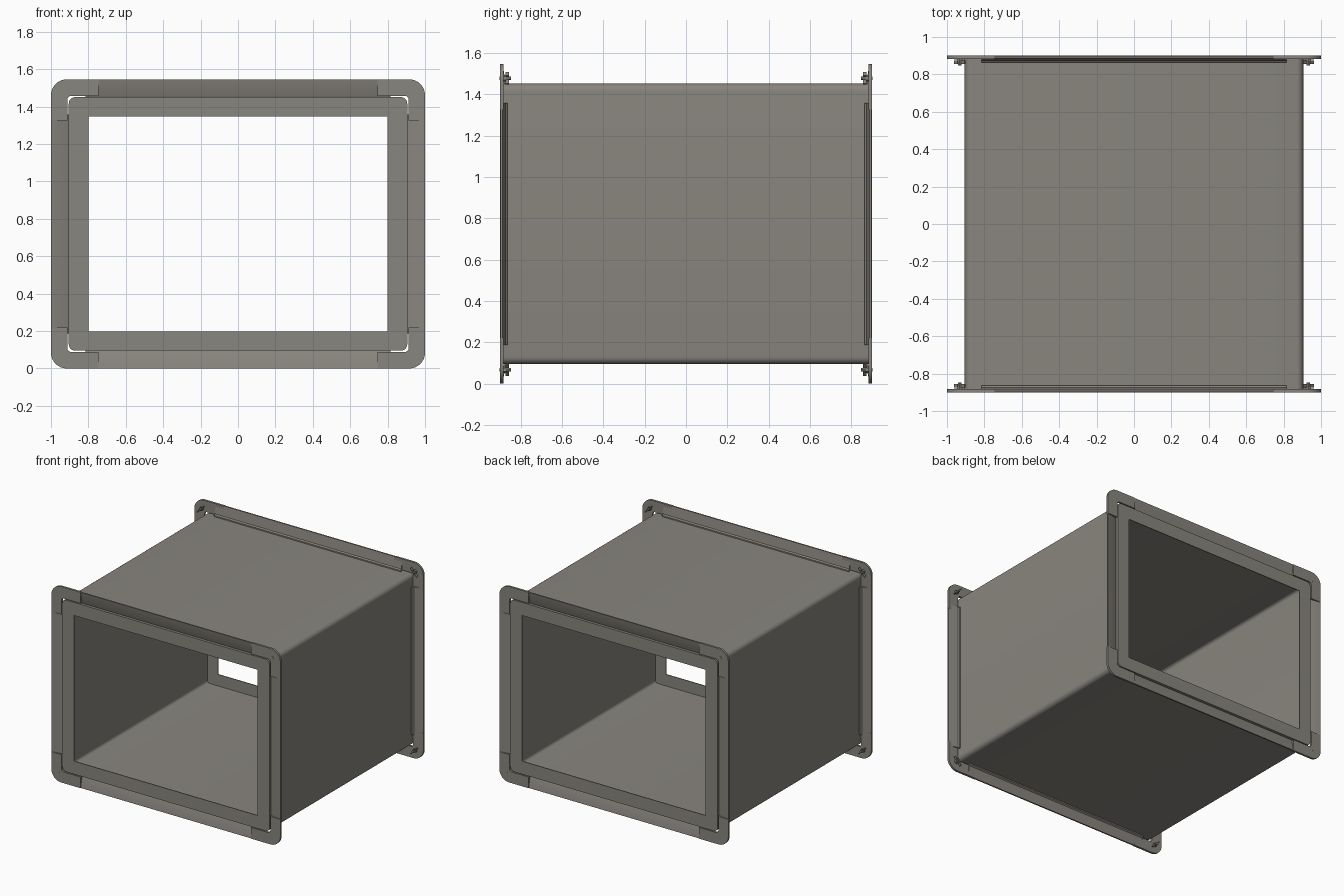
import bpy, bmesh, math
from mathutils import Vector, Matrix

if "Cube" in bpy.data.objects:
    bpy.data.objects.remove(bpy.data.objects["Cube"], do_unlink=True)

W, H, END = 1.0, 0.773, 0.9        # flange half width, half height, half length
DX, DZ = 0.905, 0.678              # duct half width, half height
parts = []

steel = bpy.data.materials.new("warm grey steel")
steel.use_nodes = True
colour = (0.25, 0.236, 0.21, 1)
steel.diffuse_color = colour
steel.node_tree.nodes["Principled BSDF"].inputs["Base Color"].default_value = colour


def finish(name, bm):
    bmesh.ops.remove_doubles(bm, verts=bm.verts, dist=1e-5)
    bmesh.ops.recalc_face_normals(bm, faces=bm.faces)
    mesh = bpy.data.meshes.new(name)
    bm.to_mesh(mesh)
    bm.free()
    mesh.materials.append(steel)
    obj = bpy.data.objects.new(name, mesh)
    obj.location.z = H
    bpy.context.collection.objects.link(obj)
    parts.append(obj)


def arc(cx, cz, r, a0, a1, n=6):
    return [(cx + r * math.cos(math.radians(a0 + (a1 - a0) * i / n)),
             cz + r * math.sin(math.radians(a0 + (a1 - a0) * i / n))) for i in range(n + 1)]


def rounded_rect(hx, hz, r):
    pts = []
    for k, (sx, sz) in enumerate([(1, 1), (-1, 1), (-1, -1), (1, -1)]):
        pts += arc(sx * (hx - r), sz * (hz - r), r, 90 * k, 90 * k + 90)
    return pts


def ring(name, outer, inner, y0, y1):
    """Tube along y between two outlines with equal point counts."""
    bm = bmesh.new()
    loops = [[bm.verts.new((x, y, z)) for x, z in o]
             for o, y in ((outer, y0), (outer, y1), (inner, y1), (inner, y0))]
    n = len(outer)
    for k in range(4):
        a, b = loops[k], loops[(k + 1) % 4]
        for i in range(n):
            j = (i + 1) % n
            bm.faces.new((a[i], a[j], b[j], b[i]))
    finish(name, bm)


def prism(name, points, sweep):
    """Closed outline of 3D points, extruded along a vector."""
    bm = bmesh.new()
    face = bm.faces.new([bm.verts.new(p) for p in points])
    new = bmesh.ops.extrude_face_region(bm, geom=[face], use_keep_orig=True)["geom"]
    bmesh.ops.translate(bm, vec=Vector(sweep),
                        verts=[v for v in new if isinstance(v, bmesh.types.BMVert)])
    finish(name, bm)


def add_cylinder(bm, x, y0, y1, z, r, sides):
    m = Matrix.Translation((x, (y0 + y1) / 2, z)) @ Matrix.Rotation(math.pi / 2, 4, 'X')
    bmesh.ops.create_cone(bm, cap_ends=True, segments=sides, radius1=r, radius2=r,
                          depth=abs(y1 - y0), matrix=m)


# Thin-walled duct
ring("duct_shell", rounded_rect(DX, DZ, 0.035), rounded_rect(DX - 0.012, DZ - 0.012, 0.023),
     -END + 0.006, END - 0.006)

# Corner plate outline: an L with rounded outer and inner corners
corner = ([(W - 0.255, H)] + arc(W - 0.085, H - 0.085, 0.085, 90, 0, 8)
          + [(W, H - 0.22), (0.912, H - 0.22)]
          + arc(0.892, H - 0.108, 0.02, 0, 90, 4) + [(W - 0.255, H - 0.088)])

# Flange bar section: (distance out from the duct, depth from the end)
section = [(0.094, 0.002), (0.094, 0.013), (0.018, 0.026), (0.01, 0.036),
           (0, 0.036), (0, 0.022), (0.008, 0.018)]

for end, s in (("front", -1), ("back", 1)):
    # Inward lip around the opening
    ring(end + "_opening_frame", rounded_rect(DX, DZ, 0.035), rounded_rect(0.8, 0.575, 0),
         s * END, s * (END - 0.006))

    # Four sloping bars
    for side, t in (("lower", -1), ("upper", 1)):
        prism(f"{end}_{side}_flange_bar",
              [(-0.815, s * (END - d), t * (DZ + r)) for r, d in section], (1.63, 0, 0))
    for side, t in (("right", -1), ("left", 1)):
        prism(f"{end}_{side}_flange_bar",
              [(t * (DX + r), s * (END - d), -0.585) for r, d in section], (0, 0, 1.17))

    # Corner plates, each with a bolt and wing nut
    for sx, hand in ((-1, "right"), (1, "left")):
        for sz, level in ((-1, "lower"), (1, "upper")):
            label = f"{end}_{level}_{hand}"
            prism(label + "_corner_plate",
                  [(sx * x, s * END, sz * z) for x, z in corner], (0, -s * 0.017, 0))
            bx, bz = sx * 0.932, sz * (H - 0.068)
            bm = bmesh.new()
            add_cylinder(bm, bx, s * 0.901, s * 0.847, bz, 0.009, 12)
            add_cylinder(bm, bx, s * 0.884, s * 0.868, bz, 0.016, 6)
            for k in (-1, 1):
                wing = (Matrix.Translation((bx + k * sx * 0.019, s * 0.864, bz - k * sz * 0.019))
                        @ Matrix.Rotation(sx * sz * math.pi / 4, 4, 'Y')
                        @ Matrix.Diagonal((0.026, 0.018, 0.007, 1)))
                bmesh.ops.create_cube(bm, size=1, matrix=wing)
            finish(label + "_wing_bolt", bm)

# Smooth the rounded corners, keep the folds sharp
bpy.ops.object.select_all(action='DESELECT')
for obj in parts:
    obj.select_set(True)
bpy.context.view_layer.objects.active = parts[0]
bpy.ops.object.shade_smooth_by_angle(angle=math.radians(30))
